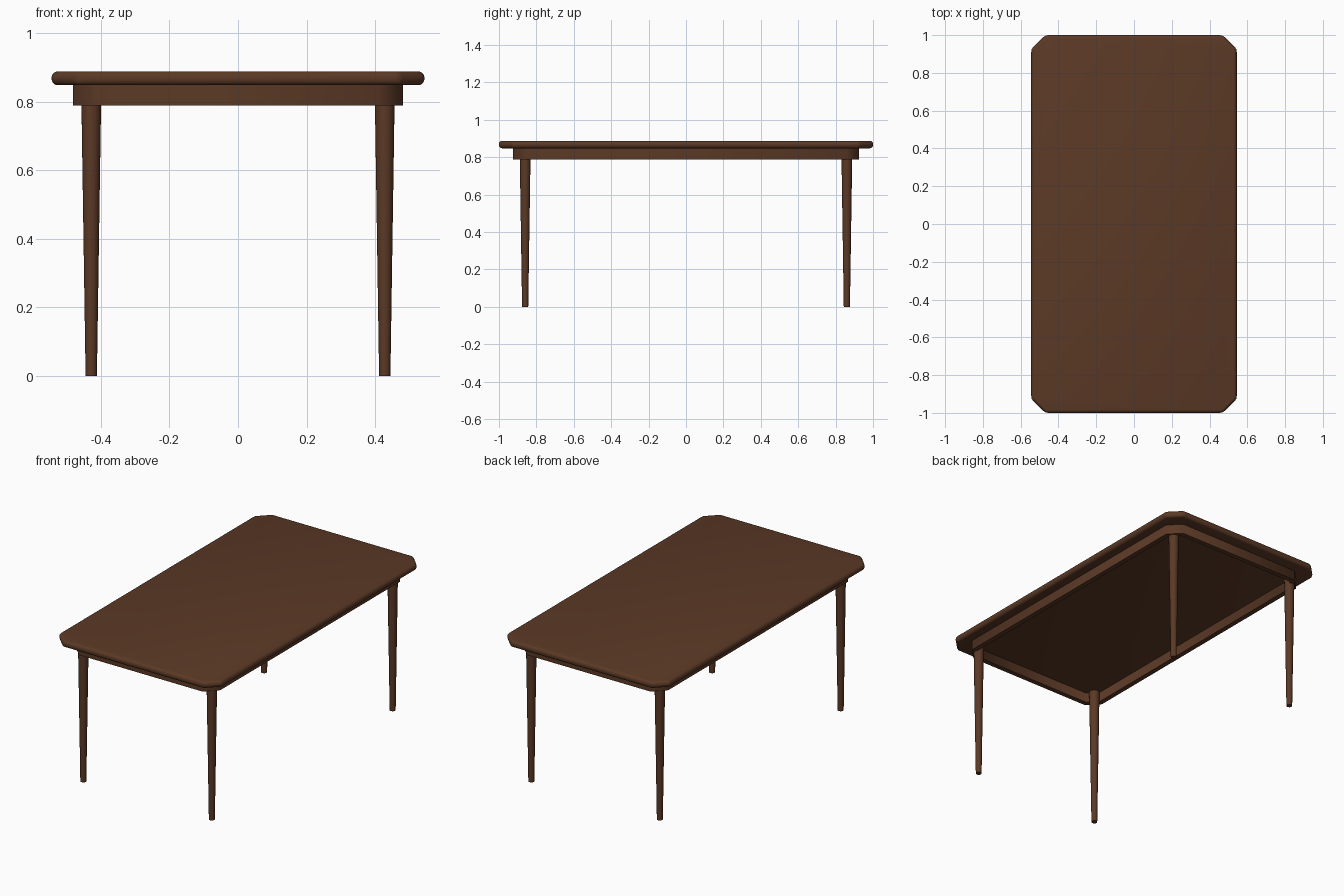
import bpy, bmesh

if "Cube" in bpy.data.objects:
    bpy.data.objects.remove(bpy.data.objects["Cube"])

wood = bpy.data.materials.new("dark_brown_wood")
wood.diffuse_color = (0.105, 0.041, 0.019, 1)
wood.use_nodes = True
wood.node_tree.nodes["Principled BSDF"].inputs["Base Color"].default_value = wood.diffuse_color


def outline(hx, hy, c):
    """Rectangle with clipped corners, counter-clockwise."""
    return [(hx, -hy + c), (hx, hy - c), (hx - c, hy), (-hx + c, hy),
            (-hx, hy - c), (-hx, -hy + c), (-hx + c, -hy), (hx - c, -hy)]


def finish(name, bm, angle=0.6):
    bmesh.ops.recalc_face_normals(bm, faces=bm.faces)
    me = bpy.data.meshes.new(name)
    bm.to_mesh(me)
    bm.free()
    me.materials.append(wood)
    ob = bpy.data.objects.new(name, me)
    bpy.context.collection.objects.link(ob)
    bpy.ops.object.select_all(action='DESELECT')
    ob.select_set(True)
    bpy.context.view_layer.objects.active = ob
    bpy.ops.object.shade_smooth_by_angle(angle=angle)
    return ob


# Tabletop: clipped-corner slab with rounded rim
bm = bmesh.new()
rings = [[bm.verts.new((x, y, z)) for x, y in outline(0.544, 1.0, 0.074)]
         for z in (0.848, 0.888)]
bm.faces.new(rings[0])
bm.faces.new(rings[1])
for i in range(8):
    j = (i + 1) % 8
    bm.faces.new((rings[0][i], rings[0][j], rings[1][j], rings[1][i]))
bmesh.ops.recalc_face_normals(bm, faces=bm.faces)
bmesh.ops.bevel(bm, geom=bm.edges[:], offset=0.017, segments=4, profile=0.5, affect='EDGES')
finish("tabletop", bm)

# Apron: hollow frame under the top
bm = bmesh.new()
t = 0.03
outer, inner = outline(0.481, 0.926, 0.07), outline(0.481 - t, 0.926 - t, 0.07 - 0.586 * t)
loops = [[bm.verts.new((x, y, z)) for x, y in pts]
         for pts, z in ((outer, 0.789), (outer, 0.85), (inner, 0.85), (inner, 0.789))]
for k in range(4):
    a, b = loops[k], loops[(k + 1) % 4]
    for i in range(8):
        j = (i + 1) % 8
        bm.faces.new((a[i], a[j], b[j], b[i]))
finish("apron", bm, 0.9)

# Four tapered round legs
for yn, sy in (("front", -1), ("back", 1)):
    for xn, sx in (("left", -1), ("right", 1)):
        bm = bmesh.new()
        bmesh.ops.create_cone(bm, cap_ends=True, segments=24, radius1=0.0165,
                              radius2=0.0295, depth=0.85)
        ob = finish(f"{yn}_{xn}_leg", bm)
        ob.location = (sx * 0.428, sy * 0.86, 0.425)
